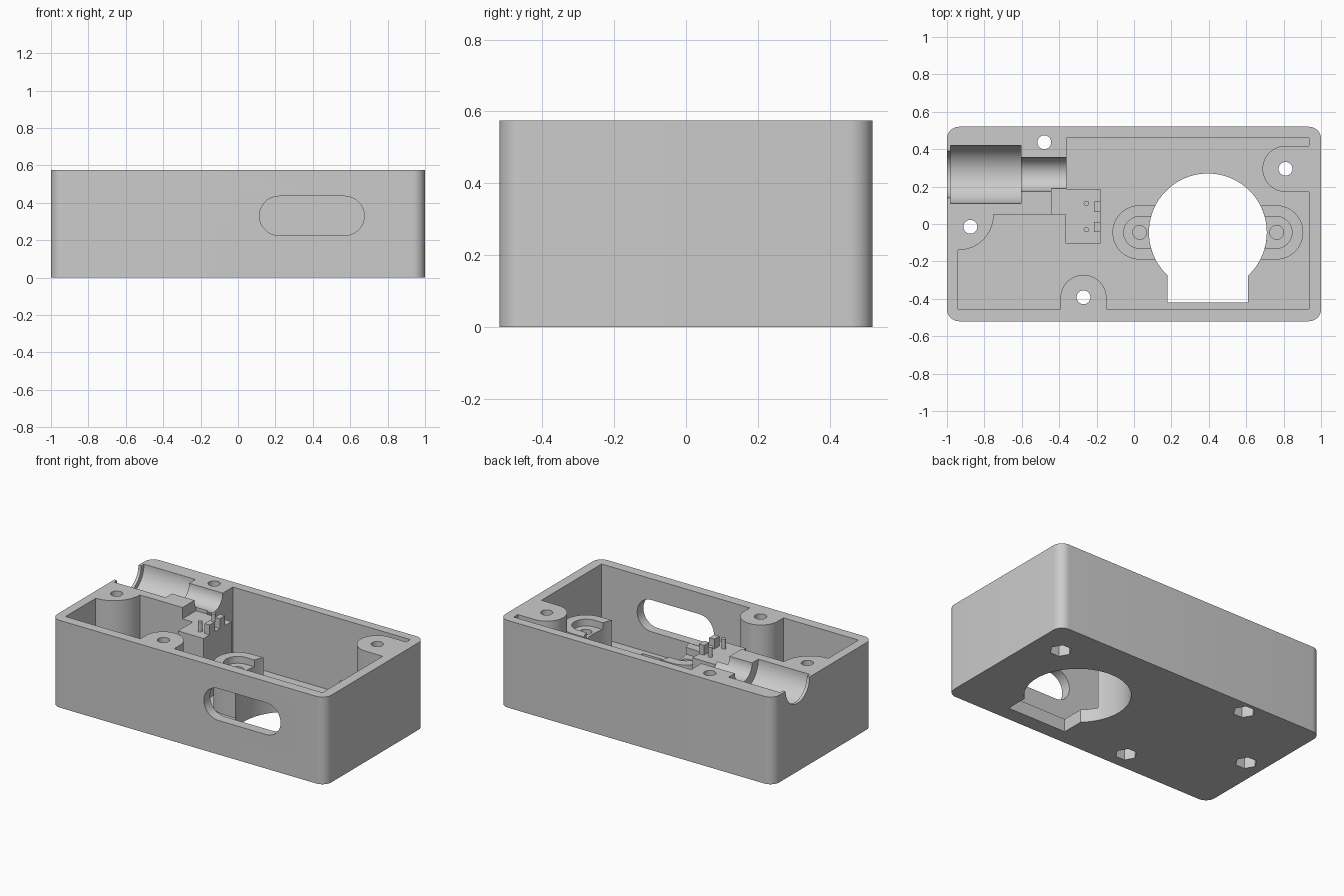
import bpy, bmesh, math

cube = bpy.data.objects.get("Cube")
if cube:
    bpy.data.objects.remove(cube, do_unlink=True)

grey = bpy.data.materials.new("matte grey")
grey.use_nodes = True
GREY = (0.6, 0.6, 0.6, 1)
grey.diffuse_color = GREY
grey.node_tree.nodes["Principled BSDF"].inputs["Base Color"].default_value = GREY

TOP, FLOOR, SHELF, BOSS = 0.575, 0.085, 0.5, 0.375
AXES = {"Z": lambda u, v, w: (u, v, w),
        "Y": lambda u, v, w: (u, w, v),
        "X": lambda u, v, w: (w, u, v)}


def arc(cx, cy, r, start, end, steps=24):
    angles = [math.radians(start + (end - start) * i / steps) for i in range(steps + 1)]
    return [(cx + r * math.cos(a), cy + r * math.sin(a)) for a in angles]


def circle(cx, cy, r, steps=48):
    return arc(cx, cy, r, 0, 360, steps)[:-1]


def rect(x0, x1, y0, y1):
    return [(x0, y0), (x1, y0), (x1, y1), (x0, y1)]


def stadium(x0, x1, cy, r):
    return arc(x1, cy, r, -90, 90) + arc(x0, cy, r, 90, 270)


def prism(name, outline, low, high, axis="Z"):
    """Extrude a closed outline between two levels along an axis."""
    bm = bmesh.new()
    place = AXES[axis]
    rings = [[bm.verts.new(place(u, v, w)) for u, v in outline] for w in (low, high)]
    bm.faces.new(rings[0])
    bm.faces.new(rings[1])
    n = len(outline)
    for i in range(n):
        j = (i + 1) % n
        bm.faces.new((rings[0][i], rings[0][j], rings[1][j], rings[1][i]))
    bmesh.ops.recalc_face_normals(bm, faces=bm.faces)
    mesh = bpy.data.meshes.new(name)
    bm.to_mesh(mesh)
    bm.free()
    mesh.materials.append(grey)
    obj = bpy.data.objects.new(name, mesh)
    bpy.context.collection.objects.link(obj)
    return obj


def cut(target, outline, low, high, axis="Z"):
    """Subtract an extruded outline from the target."""
    cutter = prism("cutter", outline, low, high, axis)
    cutter.hide_render = True
    mod = target.modifiers.new("cut", "BOOLEAN")
    mod.operation, mod.solver, mod.object = "DIFFERENCE", "EXACT", cutter
    bpy.context.view_layer.objects.active = target
    bpy.ops.object.modifier_apply(modifier=mod.name)
    bpy.data.objects.remove(cutter, do_unlink=True)


# Outer shell with rounded upright corners
shell = []
for sx, sy, a in ((1, 1, 0), (-1, 1, 90), (-1, -1, 180), (1, -1, 270)):
    shell += arc(sx * 0.935, sy * 0.455, 0.065, a, a + 90, 10)
case = prism("case", shell, 0, TOP)

# Cavity, leaving the screw columns and the channel bed standing
cavity = [(-0.36, 0.46), (0.935, 0.46), (0.935, 0.418)]
cavity += arc(0.81, 0.295, 0.123, 90, 270) + [(0.935, 0.172), (0.935, -0.455), (-0.147, -0.455)]
cavity += arc(-0.27, -0.395, 0.123, 0, 180) + [(-0.393, -0.455), (-0.94, -0.455)]
cavity += arc(-0.94, 0.05, 0.19, -90, 0) + [(-0.36, 0.05)]
cut(case, cavity, FLOOR, 1)

# Stepped half-round channel, open at the left end
AXIS_Y = 0.265
for r, x0, x1 in ((0.125, -1.1, -0.97), (0.155, -0.98, -0.605), (0.09, -0.62, -0.3)):
    cut(case, circle(AXIS_Y, TOP, r, 64), x0, x1, "X")

# Step beside the channel, front slot
cut(case, rect(-0.44, -0.35, 0.04, 0.19), SHELF, 1)
cut(case, stadium(0.22, 0.57, 0.33, 0.105), -0.6, -0.42, "Y")

# Screw holes with hexagonal nut pockets underneath
for x, y in ((-0.48, 0.437), (0.81, 0.295), (-0.875, -0.015), (-0.27, -0.392)):
    cut(case, circle(x, y, 0.037, 32), -0.1, 1)
    cut(case, circle(x, y, 0.066, 6), -0.1, 0.13)

# Round opening with a square tab through the floor
opening = arc(0.395, -0.045, 0.315, -47, 227, 72) + [(0.18, -0.42), (0.61, -0.42)]
cut(case, opening, -0.1, 0.3)

# Recessed mounting bosses on both sides of the opening
for name, x, x0, x1 in (("left_boss", 0.763, 0.4, 0.76), ("right_boss", 0.03, 0.03, 0.39)):
    boss = prism(name, stadium(x0, x1, -0.045, 0.145), 0.04, BOSS)
    cut(boss, stadium(x0, x1, -0.045, 0.085), BOSS - 0.045, 1)
    cut(boss, circle(x, -0.045, 0.037, 32), FLOOR, 1)
    cut(boss, circle(0.395, -0.045, 0.315, 96), -0.1, 1)
    cut(boss, rect(0.18, 0.61, -0.42, -0.045), -0.1, 1)

# Switch pedestal with locating pins and posts
prism("pedestal", rect(-0.365, -0.178, -0.105, 0.05), 0.04, SHELF)
prism("pedestal_back", rect(-0.36, -0.178, 0.05, 0.188), 0.04, SHELF)
for i, (pin_y, post_y) in enumerate(((0.11, 0.092), (-0.03, -0.015))):
    prism(f"pin_{i + 1}", circle(-0.255, pin_y, 0.014, 20), SHELF - 0.02, 0.565)
    prism(f"post_{i + 1}", rect(-0.215, -0.178, post_y - 0.027, post_y + 0.027), SHELF - 0.02, 0.565)

# Smooth the round walls, keep the edges crisp
for obj in bpy.context.collection.objects:
    if obj.type == "MESH" and grey.name in obj.data.materials:
        bpy.ops.object.select_all(action="DESELECT")
        obj.select_set(True)
        bpy.context.view_layer.objects.active = obj
        bpy.ops.object.shade_smooth_by_angle(angle=math.radians(30))
